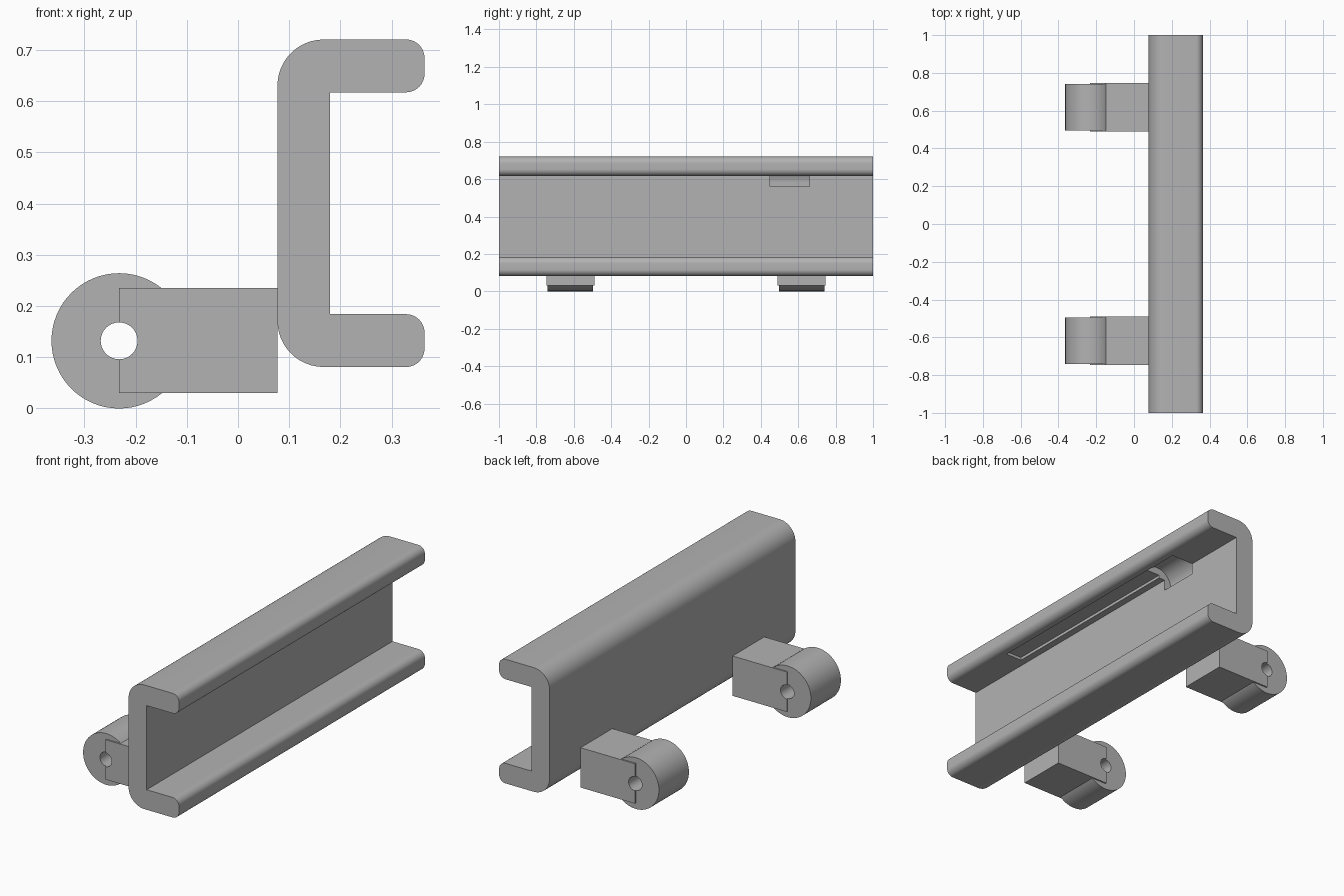
import bpy, bmesh, math

default = bpy.data.objects.get("Cube")
if default:
    bpy.data.objects.remove(default, do_unlink=True)

grey = bpy.data.materials.new("plain_grey")
grey.use_nodes = True
colour = (0.45, 0.45, 0.45, 1)
grey.diffuse_color = colour
grey.node_tree.nodes["Principled BSDF"].inputs["Base Color"].default_value = colour


def arc(cx, cz, r, start, end, steps=12):
    angles = [math.radians(start + (end - start) * i / steps) for i in range(steps + 1)]
    return [(cx + r * math.cos(a), cz + r * math.sin(a)) for a in angles]


def extrude(name, profile, y0, y1):
    """Sweep an XZ outline along Y."""
    bm = bmesh.new()
    face = bm.faces.new([bm.verts.new((x, y0, z)) for x, z in profile])
    swept = bmesh.ops.extrude_face_region(bm, geom=[face])
    moved = [v for v in swept["geom"] if isinstance(v, bmesh.types.BMVert)]
    bmesh.ops.translate(bm, verts=moved, vec=(0, y1 - y0, 0))
    bmesh.ops.recalc_face_normals(bm, faces=bm.faces)
    mesh = bpy.data.meshes.new(name)
    bm.to_mesh(mesh)
    bm.free()
    mesh.materials.append(grey)
    obj = bpy.data.objects.new(name, mesh)
    bpy.context.collection.objects.link(obj)
    return obj


def box(x0, x1, z0, z1):
    return [(x0, z0), (x1, z0), (x1, z1), (x0, z1)]


def cut(obj, cutter):
    mod = obj.modifiers.new("cut", "BOOLEAN")
    mod.object = cutter
    mod.solver = "EXACT"
    bpy.context.view_layer.objects.active = obj
    bpy.ops.object.modifier_apply(modifier=mod.name)
    bpy.data.objects.remove(cutter, do_unlink=True)


def smooth(obj):
    bpy.ops.object.select_all(action="DESELECT")
    obj.select_set(True)
    bpy.context.view_layer.objects.active = obj
    bpy.ops.object.shade_smooth_by_angle(angle=math.radians(30))


# Channel outline: rounded back corners, rounded flange lips, sharp inside
LEFT, RIGHT, BOTTOM, TOP, WALL = 0.077, 0.364, 0.081, 0.72, 0.103
BEND, LIP = 0.09, 0.036
upper = (arc(RIGHT - LIP, TOP - WALL + LIP, LIP, -90, 0)
         + arc(RIGHT - LIP, TOP - LIP, LIP, 0, 90)
         + arc(LEFT + BEND, TOP - BEND, BEND, 90, 180))
lower = [(x, BOTTOM + TOP - z) for x, z in reversed(upper)]
inside = [(LEFT + WALL, BOTTOM + WALL), (LEFT + WALL, TOP - WALL)]
channel = extrude("channel", upper + lower + inside, -1, 1)

# Shallow groove under the top flange and a curved pocket leading into the web
cut(channel, extrude("groove_cutter", box(0.216, 0.308, 0.6, 0.632), -0.61, 0.5))
pocket = [(0.22, 0.56), (0.14, 0.56)] + arc(0.23, 0.58, 0.09, 180, 90) + arc(0.23, 0.59, 0.08, 90, 15)
cut(channel, extrude("pocket_cutter", pocket, 0.45, 0.66))
smooth(channel)

# Two hinges: square arm and a slightly narrower barrel sharing a pin hole
PIN_X, PIN_Z = -0.232, 0.132
for side, label in ((-1, "front"), (1, "rear")):
    mid = side * 0.618
    arm = extrude(label + "_hinge_arm", box(PIN_X, LEFT, 0.03, 0.235), mid - 0.129, mid + 0.129)
    barrel = extrude(label + "_hinge_barrel", arc(PIN_X, PIN_Z, 0.132, 0, 360, 64)[:-1],
                     mid - 0.122, mid + 0.122)
    for part in (arm, barrel):
        cut(part, extrude("pin_cutter", arc(PIN_X, PIN_Z, 0.036, 0, 360, 32)[:-1],
                          mid - 0.2, mid + 0.2))
        smooth(part)
